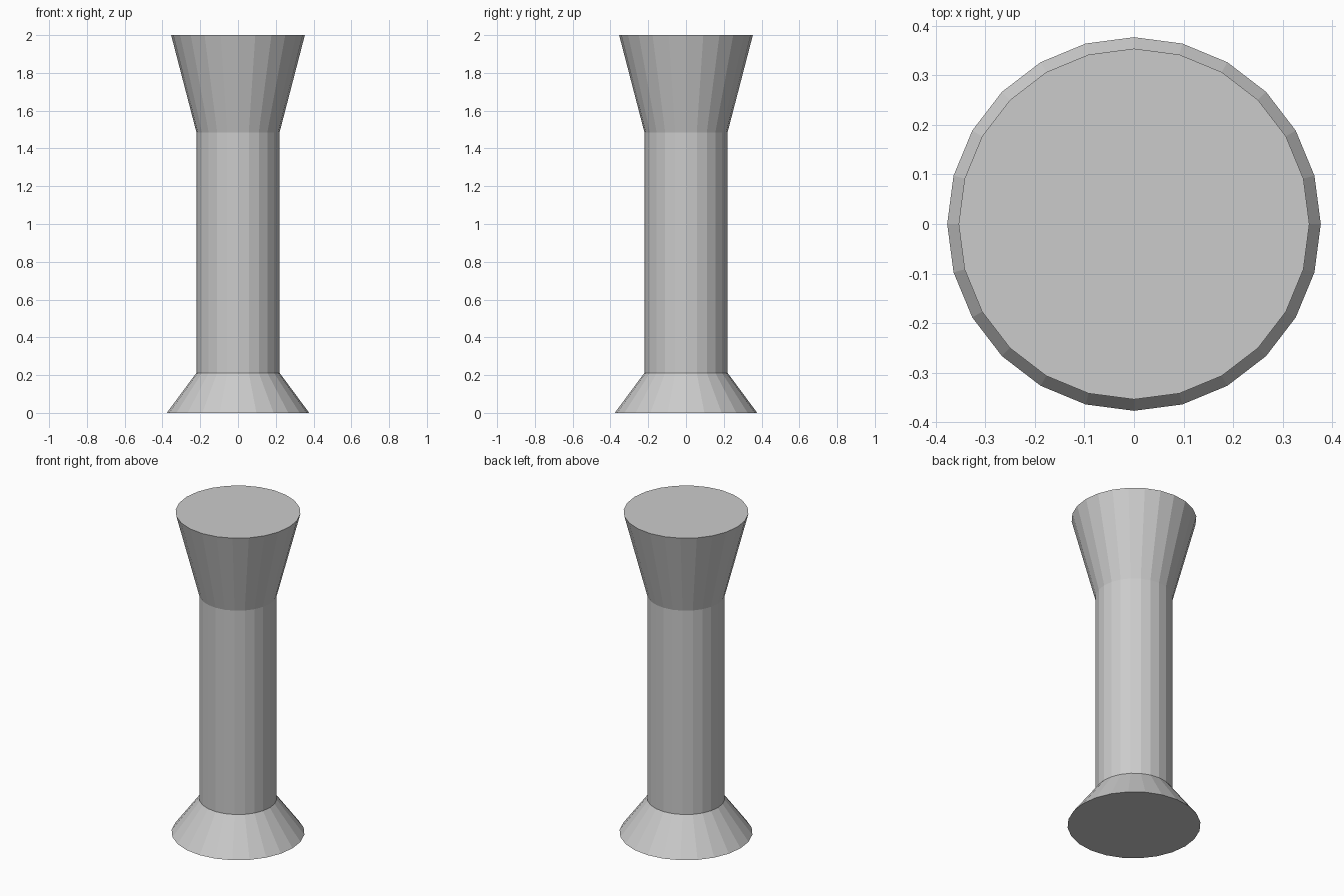
import bpy
import bmesh
from math import cos, sin, tau

if "Cube" in bpy.data.objects:
    bpy.data.objects.remove(bpy.data.objects["Cube"])

SIDES = 24
# (radius, height): flared foot, straight shaft, flared head
PROFILE = [(0.377, 0.0), (0.22, 0.212), (0.22, 1.485), (0.354, 2.0)]


def lathe(name, profile, sides):
    bm = bmesh.new()
    rings = [[bm.verts.new((r * cos(tau * i / sides), r * sin(tau * i / sides), z))
              for i in range(sides)] for r, z in profile]
    # side walls
    for low, high in zip(rings, rings[1:]):
        for i in range(sides):
            j = (i + 1) % sides
            bm.faces.new((low[i], low[j], high[j], high[i]))
    # end caps
    bm.faces.new(rings[0][::-1])
    bm.faces.new(rings[-1])
    mesh = bpy.data.meshes.new(name)
    bm.to_mesh(mesh)
    bm.free()
    obj = bpy.data.objects.new(name, mesh)
    bpy.context.collection.objects.link(obj)
    return obj


# Flat-shaded column in one piece
lathe("column", PROFILE, SIDES)
